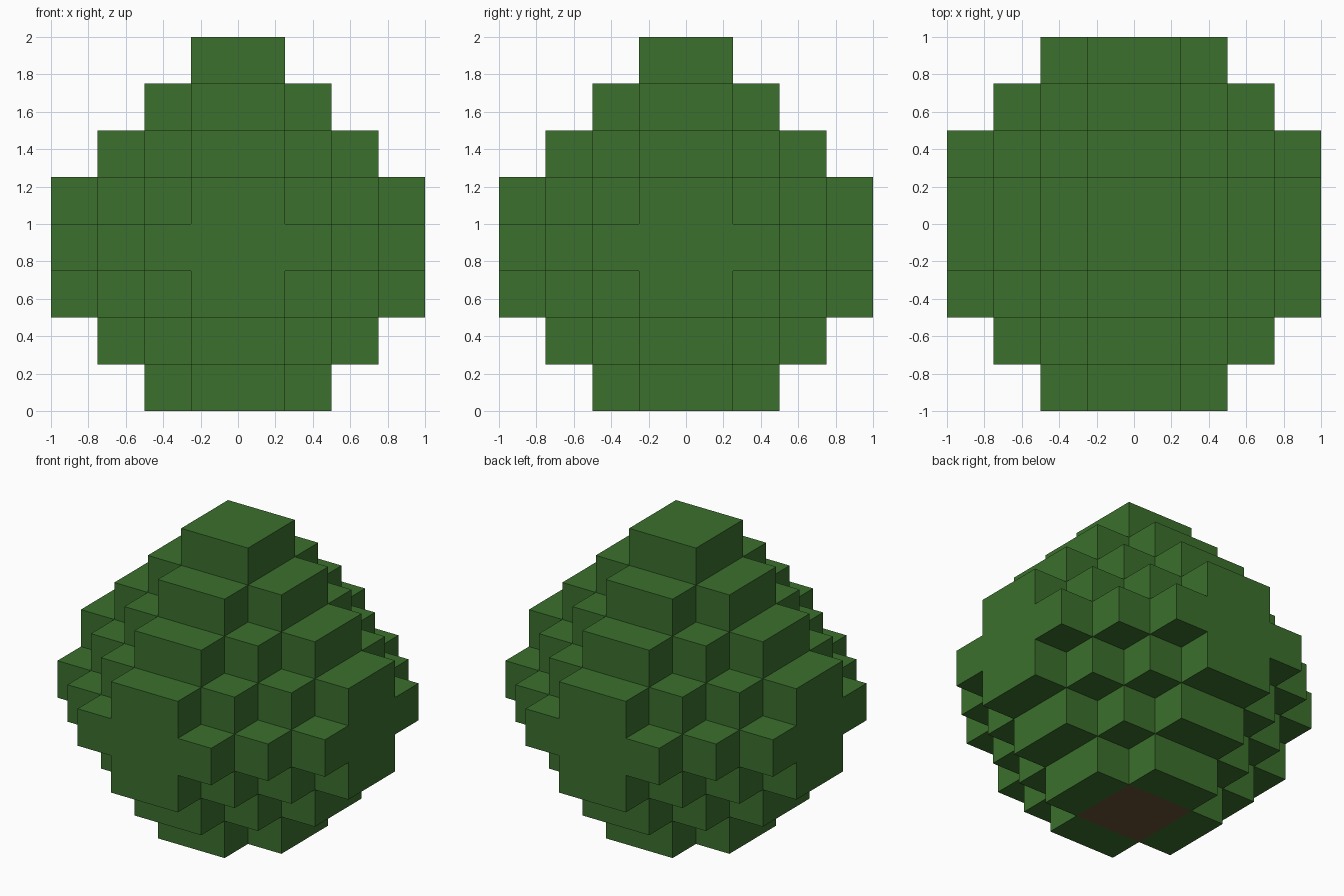
import bpy
import bmesh
import math
from mathutils import Vector

if "Cube" in bpy.data.objects:
    bpy.data.objects.remove(bpy.data.objects["Cube"], do_unlink=True)

CELL = 0.25
# Diamond reach of each layer, from the ground up
REACH = [3, 4, 5, 6, 5, 4, 3, 2]


def make_material(name, rgb):
    mat = bpy.data.materials.new(name)
    mat.use_nodes = True
    colour = (*rgb, 1.0)
    mat.diffuse_color = colour
    mat.node_tree.nodes["Principled BSDF"].inputs["Base Color"].default_value = colour
    return mat


leaf_green = make_material("leaf green", (0.044, 0.162, 0.026))
bark_brown = make_material("bark brown", (0.14, 0.08, 0.037))


def ring(i):
    """Distance of a cell from the middle, counted from one."""
    return i + 1 if i >= 0 else -i


# Blocks that fill each layer as a stepped diamond
span = range(-4, 4)
blocks = {(i, j, k) for k, reach in enumerate(REACH) for i in span for j in span
          if ring(i) + ring(j) <= reach}

# Outer faces of the blocks only
bm = bmesh.new()
for block in blocks:
    centre = Vector(block) + Vector((0.5, 0.5, 0.5))
    for axis in range(3):
        for side in (-1, 1):
            step = Vector((0, 0, 0))
            step[axis] = side
            if tuple(int(a + b) for a, b in zip(block, step)) in blocks:
                continue
            u = Vector((0, 0, 0))
            u[(axis + 1) % 3] = 0.5
            v = step.cross(u)
            mid = centre + step * 0.5
            corners = (mid - u - v, mid + u - v, mid + u + v, mid - u + v)
            face = bm.faces.new([bm.verts.new(c * CELL) for c in corners])
            # Trunk end shows in the middle of the underside
            under = axis == 2 and side < 0 and block[2] == 0
            face.material_index = int(under and ring(block[0]) + ring(block[1]) == 2)

# Weld the blocks and merge flat areas
bmesh.ops.remove_doubles(bm, verts=bm.verts, dist=0.001)
bmesh.ops.dissolve_limit(bm, angle_limit=math.radians(1), verts=bm.verts,
                         edges=bm.edges, delimit={'MATERIAL'})
bmesh.ops.recalc_face_normals(bm, faces=bm.faces)

mesh = bpy.data.meshes.new("foliage")
bm.to_mesh(mesh)
bm.free()
mesh.materials.append(leaf_green)
mesh.materials.append(bark_brown)
foliage = bpy.data.objects.new("foliage", mesh)
bpy.context.collection.objects.link(foliage)
